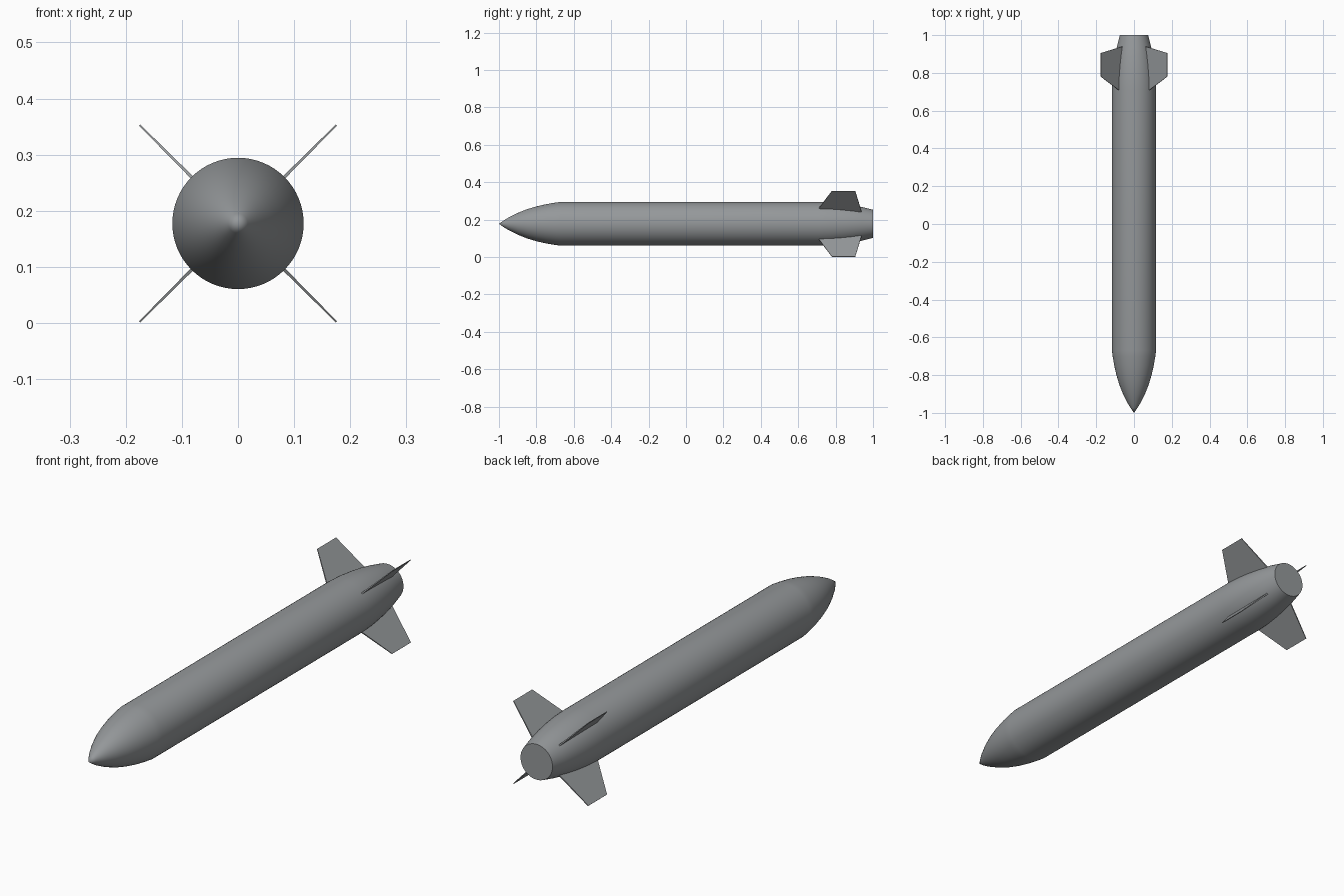
import bpy, bmesh, math
from mathutils import Vector

if "Cube" in bpy.data.objects:
    bpy.data.objects.remove(bpy.data.objects["Cube"])

CZ = 0.1775   # height of the body axis
SEG = 64


def make_object(name, bm, mat):
    bmesh.ops.recalc_face_normals(bm, faces=bm.faces)
    mesh = bpy.data.meshes.new(name)
    bm.to_mesh(mesh)
    bm.free()
    mesh.materials.append(mat)
    obj = bpy.data.objects.new(name, mesh)
    bpy.context.collection.objects.link(obj)
    return obj


grey = bpy.data.materials.new("steel_grey")
grey.diffuse_color = (0.30, 0.315, 0.325, 1)
grey.use_nodes = True
grey.node_tree.nodes["Principled BSDF"].inputs["Base Color"].default_value = grey.diffuse_color

# Body: pointed nose, straight tube, tapered tail, as (y, radius)
profile = [(-0.975, 0.0175), (-0.95, 0.033), (-0.9, 0.058), (-0.85, 0.078),
           (-0.8, 0.093), (-0.75, 0.1045), (-0.7, 0.113), (-0.67, 0.117),
           (0.71, 0.117), (0.77, 0.1145), (0.83, 0.1085), (0.89, 0.1),
           (0.94, 0.09), (1.0, 0.075)]
bm = bmesh.new()
rings = []
for y, r in profile:
    rings.append([bm.verts.new((r * math.cos(2 * math.pi * i / SEG), y,
                                CZ + r * math.sin(2 * math.pi * i / SEG)))
                  for i in range(SEG)])
for a, b in zip(rings, rings[1:]):
    for i in range(SEG):
        j = (i + 1) % SEG
        bm.faces.new((a[i], a[j], b[j], b[i]))
tip = bm.verts.new((0, -1, CZ))
for i in range(SEG):
    bm.faces.new((tip, rings[0][(i + 1) % SEG], rings[0][i]))
bm.faces.new(rings[-1])
body = make_object("body", bm, grey)
bpy.context.view_layer.objects.active = body
body.select_set(True)
bpy.ops.object.shade_smooth_by_angle(angle=math.radians(30))

# Four thin tail fins in an X, as (radius, y, half thickness)
outline = [(0.085, 0.693, 0.003), (0.248, 0.78, 0.0015),
           (0.248, 0.905, 0.0015), (0.085, 0.94, 0.003)]
for k in range(4):
    ang = math.radians(45 + 90 * k)
    out = Vector((math.cos(ang), 0, math.sin(ang)))
    side = Vector((-math.sin(ang), 0, math.cos(ang)))
    bm = bmesh.new()
    layers = [[bm.verts.new(out * r + side * t * s + Vector((0, y, CZ)))
               for r, y, t in outline] for s in (-1, 1)]
    for layer in layers:
        bm.faces.new(layer)
    for i in range(4):
        j = (i + 1) % 4
        bm.faces.new((layers[0][i], layers[0][j], layers[1][j], layers[1][i]))
    make_object(f"tail_fin_{k + 1}", bm, grey)
